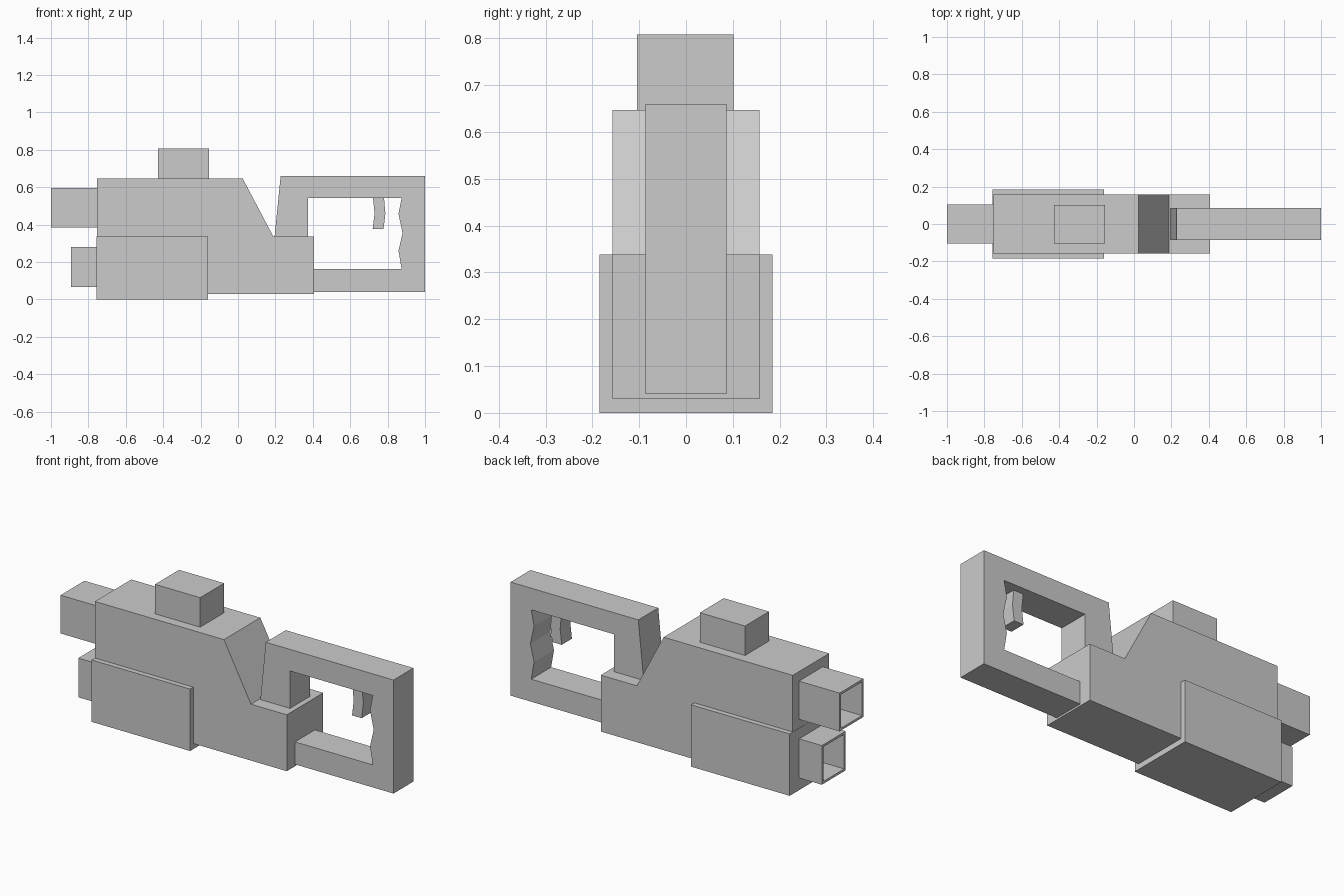
import bpy, bmesh
from mathutils import Vector

if "Cube" in bpy.data.objects:
    bpy.data.objects.remove(bpy.data.objects["Cube"])


def prism(name, profile, y0, y1):
    """Extrude an x/z outline from y0 to y1."""
    bm = bmesh.new()
    face = bm.faces.new([bm.verts.new((x, y0, z)) for x, z in profile])
    ext = bmesh.ops.extrude_face_region(bm, geom=[face])
    bmesh.ops.translate(bm, vec=(0, y1 - y0, 0),
                        verts=[g for g in ext["geom"] if isinstance(g, bmesh.types.BMVert)])
    bmesh.ops.recalc_face_normals(bm, faces=bm.faces[:])
    return finish(name, bm)


def finish(name, bm):
    mesh = bpy.data.meshes.new(name)
    bm.to_mesh(mesh)
    bm.free()
    obj = bpy.data.objects.new(name, mesh)
    bpy.context.collection.objects.link(obj)
    return obj


def rect(x0, x1, z0, z1):
    return [(x0, z0), (x1, z0), (x1, z1), (x0, z1)]


def barrel(name, x0, x1, z0, z1, half, wall):
    """Square tube, open at the -x end."""
    bm = bmesh.new()
    bmesh.ops.create_cube(bm, size=1)
    bmesh.ops.scale(bm, vec=(x1 - x0, 2 * half, z1 - z0), verts=bm.verts)
    bmesh.ops.translate(bm, vec=((x0 + x1) / 2, 0, (z0 + z1) / 2), verts=bm.verts)
    end = min(bm.faces, key=lambda f: f.calc_center_median().x)
    bmesh.ops.inset_region(bm, faces=[end], thickness=wall)
    ext = bmesh.ops.extrude_discrete_faces(bm, faces=[end])
    bmesh.ops.translate(bm, vec=Vector((x1 - x0 - 0.005, 0, 0)), verts=ext["faces"][0].verts)
    return finish(name, bm)


# main body with sloped rear
prism("body", [(-0.755, 0.03), (0.405, 0.03), (0.405, 0.338), (0.188, 0.338),
               (0.025, 0.647), (-0.755, 0.647)], -0.157, 0.157)

# wider lower housing
prism("lower_housing", rect(-0.756, -0.16, 0, 0.338), -0.185, 0.185)

# block on top
prism("top_block", rect(-0.428, -0.155, 0.64, 0.808), -0.105, 0.102)

# two hollow square barrels
barrel("upper_barrel", -1.0, -0.754, 0.386, 0.595, 0.103, 0.018)
barrel("lower_barrel", -0.893, -0.754, 0.066, 0.28, 0.103, 0.018)

# C-shaped rear handle with a wavy grip
prism("handle", [(0.195, 0.33), (0.228, 0.66), (1.0, 0.66), (1.0, 0.04),
                 (0.395, 0.04), (0.395, 0.163), (0.875, 0.163), (0.858, 0.26),
                 (0.88, 0.356), (0.858, 0.457), (0.875, 0.542), (0.375, 0.542),
                 (0.375, 0.33)], -0.086, 0.086)

# trigger
prism("trigger", [(0.721, 0.55), (0.73, 0.46), (0.72, 0.376), (0.778, 0.376),
                  (0.788, 0.46), (0.78, 0.55)], -0.044, 0.044)
